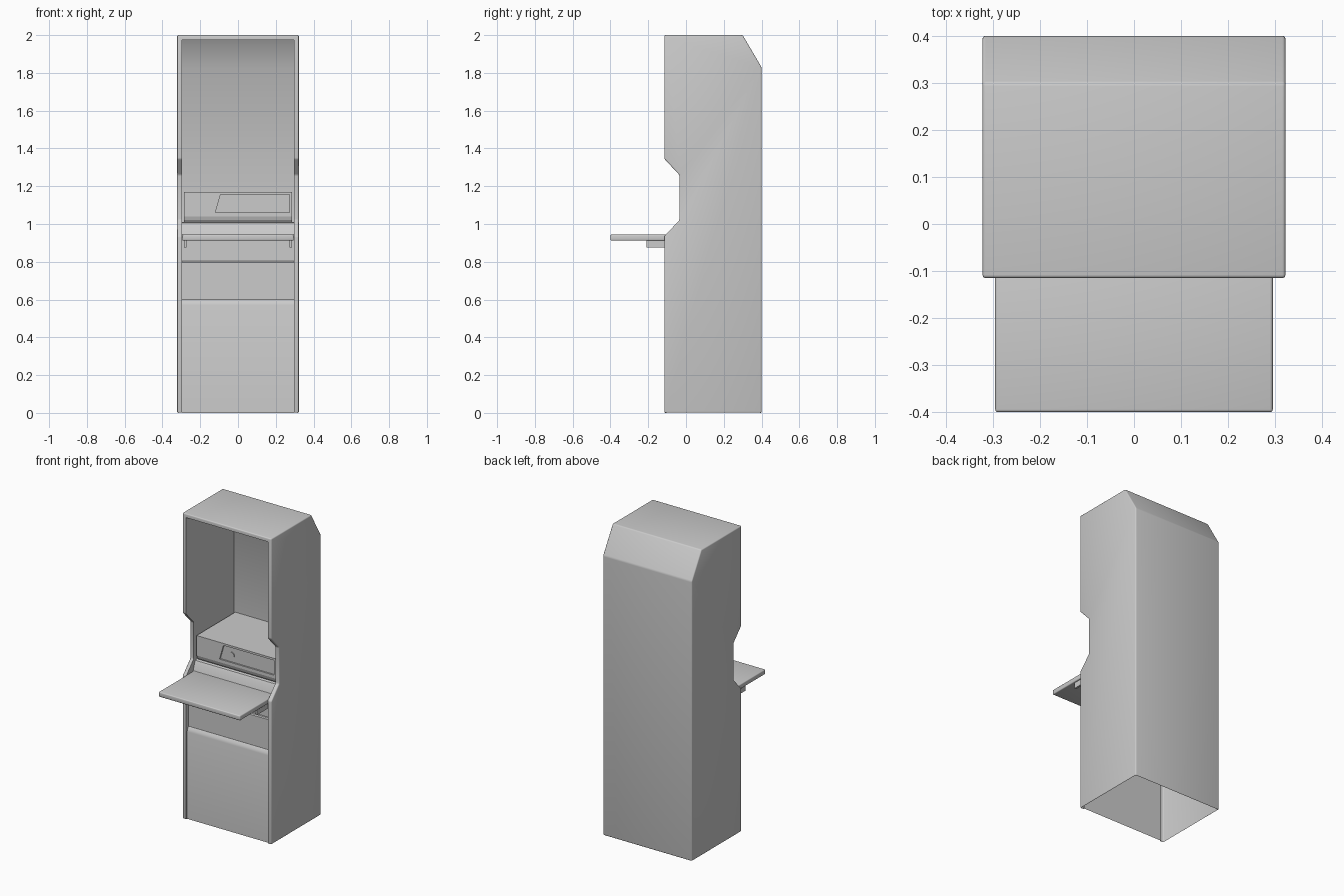
import bpy, bmesh
from mathutils import Vector

if "Cube" in bpy.data.objects:
    bpy.data.objects.remove(bpy.data.objects["Cube"])


def prism(name, pts, a, b, axis='x'):
    """Extrude a 2D profile: (y, z) along x, or (x, z) along y."""
    bm = bmesh.new()
    put = (lambda p: (a, p[0], p[1])) if axis == 'x' else (lambda p: (p[0], a, p[1]))
    face = bm.faces.new([bm.verts.new(put(p)) for p in pts])
    out = bmesh.ops.extrude_face_region(bm, geom=[face])
    verts = [g for g in out['geom'] if isinstance(g, bmesh.types.BMVert)]
    shift = Vector((b - a, 0, 0) if axis == 'x' else (0, b - a, 0))
    bmesh.ops.translate(bm, verts=verts, vec=shift)
    bmesh.ops.recalc_face_normals(bm, faces=bm.faces)
    me = bpy.data.meshes.new(name)
    bm.to_mesh(me)
    bm.free()
    ob = bpy.data.objects.new(name, me)
    bpy.context.collection.objects.link(ob)
    return ob


def activate(ob):
    bpy.ops.object.select_all(action='DESELECT')
    ob.select_set(True)
    bpy.context.view_layer.objects.active = ob


def bevel(ob, width, segments=3):
    m = ob.modifiers.new("bevel", 'BEVEL')
    m.width, m.segments, m.limit_method = width, segments, 'ANGLE'
    m.angle_limit = 0.4
    activate(ob)
    bpy.ops.object.modifier_apply(modifier=m.name)


def cut(ob, cutter):
    m = ob.modifiers.new("cut", 'BOOLEAN')
    m.operation, m.solver, m.object = 'DIFFERENCE', 'EXACT', cutter
    activate(ob)
    bpy.ops.object.modifier_apply(modifier=m.name)
    bpy.data.objects.remove(cutter)


def smooth(ob):
    activate(ob)
    bpy.ops.object.shade_smooth_by_angle(angle=0.6)


# Cabinet outer shell with notched sides
cabinet = prism("cabinet", [(-.115, 0), (.4, 0), (.4, 1.83), (.3, 2), (-.115, 2),
                            (-.115, 1.345), (-.035, 1.26), (-.035, 1.02),
                            (-.115, .935)], -.322, .322)
bevel(cabinet, .007)

# Front opening: stepped lower door, ledge and upper compartment
opening = prism("opening_cutter", [(-.3, -.1), (-.103, -.1), (-.103, .57), (-.099, .585),
                                   (-.088, .6), (-.088, .797), (-.083, .803), (-.07, .803),
                                   (-.07, .93), (-.04, .945), (-.026, .99), (-.018, 1.004),
                                   (0, 1.01), (.38, 1.01), (.38, 1.825), (.29, 1.975),
                                   (-.3, 1.975)], -.296, .296)
cut(cabinet, opening)

# Open underside
bm = bmesh.new()
bm.from_mesh(cabinet.data)
bottom = [f for f in bm.faces if all(v.co.z < .001 for v in f.verts)]
bmesh.ops.delete(bm, geom=bottom, context='FACES')
bm.to_mesh(cabinet.data)
bm.free()
smooth(cabinet)

# Equipment box with recessed panel and button
box = prism("equipment_box", [(0, 1.005), (.38, 1.005), (.38, 1.17), (-.02, 1.17),
                              (-.02, 1.04), (-.014, 1.022)], -.286, .286)
recess = prism("recess_cutter", [(-.12, 1.06), (.273, 1.06), (.273, 1.157), (-.092, 1.157)],
               -.05, -.01, 'y')
cut(box, recess)
bpy.ops.mesh.primitive_cylinder_add(vertices=32, radius=.02, depth=.02,
                                    location=(-.038, -.006, 1.105), rotation=(1.5708, 0, 0))
button = bpy.context.object
button.name = "round_button"
smooth(button)

# Fold-out tray
tray = prism("front_tray", [(-.4, .912), (-.03, .912), (-.03, .944), (-.4, .944)], -.295, .295)
bevel(tray, .006)
smooth(tray)

# Tray brackets
for side, name in ((-1, "left"), (1, "right")):
    prism(name + "_tray_bracket", [(-.21, .875), (-.06, .875), (-.06, .915), (-.21, .915)],
          side * .272, side * .285)
